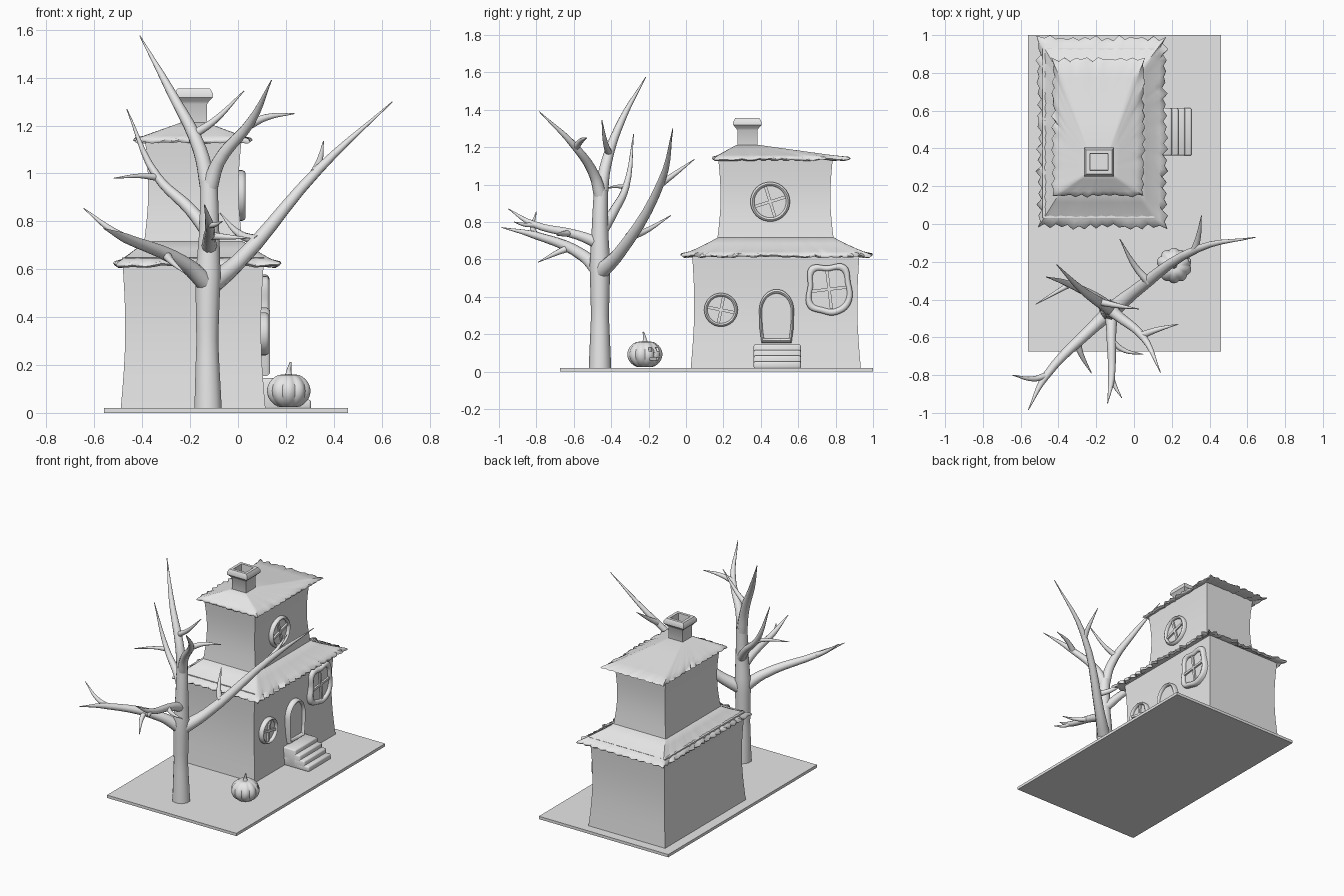
import bpy, bmesh, math, random
from math import sin, cos, pi
from mathutils import Matrix, Vector

random.seed(4)
cube = bpy.data.objects.get("Cube")
if cube:
    bpy.data.objects.remove(cube)

GREY = bpy.data.materials.new("plain_grey")
GREY.use_nodes = True
GREY.diffuse_color = (0.8, 0.8, 0.8, 1)
GREY.node_tree.nodes["Principled BSDF"].inputs["Base Color"].default_value = (0.8, 0.8, 0.8, 1)


def finish(ob, angle=35):
    if not ob.data.materials:
        ob.data.materials.append(GREY)
    bpy.ops.object.select_all(action="DESELECT")
    ob.select_set(True)
    bpy.context.view_layer.objects.active = ob
    bpy.ops.object.shade_smooth_by_angle(angle=math.radians(angle))
    return ob


def from_bmesh(name, bm, angle=35):
    bmesh.ops.recalc_face_normals(bm, faces=bm.faces)
    mesh = bpy.data.meshes.new(name)
    bm.to_mesh(mesh)
    bm.free()
    ob = bpy.data.objects.new(name, mesh)
    bpy.context.collection.objects.link(ob)
    return finish(ob, angle)


def loft(name, rings, angle=35):
    """Skin a stack of equal-length closed rings and cap both ends."""
    bm = bmesh.new()
    rows = [[bm.verts.new(p) for p in ring] for ring in rings]
    for a, b in zip(rows, rows[1:]):
        for i in range(len(a)):
            j = (i + 1) % len(a)
            bm.faces.new((a[i], a[j], b[j], b[i]))
    bm.faces.new(rows[0])
    bm.faces.new(rows[-1])
    return from_bmesh(name, bm, angle)


def rect(x0, x1, y0, y1, z, nx=1, ny=1):
    """Rectangular ring with nx and ny segments along its sides."""
    corners = [(x0, y0), (x1, y0), (x1, y1), (x0, y1)]
    ring = []
    for k, n in enumerate((nx, ny, nx, ny)):
        a, b = Vector(corners[k]), Vector(corners[(k + 1) % 4])
        ring += [(*a.lerp(b, i / n), z) for i in range(n)]
    return ring


def box(bm, centre, size, rot=None):
    m = Matrix.Translation(centre) @ (rot or Matrix()) @ Matrix.Diagonal((*size, 1))
    return bmesh.ops.create_cube(bm, size=1, matrix=m)["verts"]


# Ground slab
bm = bmesh.new()
box(bm, (-0.05, 0.1625, 0.01), (1.02, 1.675, 0.02))
from_bmesh("ground_slab", bm)


# Storeys with walls pinched in at the middle
def storey(name, x0, x1, y0, y1, z0, z1, pinch):
    rings = []
    for i in range(9):
        t = i / 8
        p = pinch * sin(pi * t) + 0.006 * t
        rings.append(rect(x0 + p, x1 - p, y0 + p, y1 - p, z0 + (z1 - z0) * t))
    loft(name, rings)


storey("lower_walls", -0.49, 0.115, 0.025, 0.935, 0.015, 0.65, 0.016)
storey("upper_walls", -0.395, 0.022, 0.165, 0.792, 0.69, 1.15, 0.017)


# Roofs with ragged eaves
def roof(name, eave, top, z0, z1, nx, ny, sag, wave):
    def ring(t, z, amp, drop):
        x0, x1, y0, y1 = [a + (b - a) * t for a, b in zip(eave, top)]
        cx, cy = (x0 + x1) / 2, (y0 + y1) / 2
        pts = []
        for i, (x, y, _) in enumerate(rect(x0, x1, y0, y1, z, nx, ny)):
            w = amp * (cos(pi * i) * 0.6 + jitter[i] * 0.6)
            edge_x = min(abs(x - x0), abs(x - x1)) < 1e-5
            edge_y = min(abs(y - y0), abs(y - y1)) < 1e-5
            pts.append((x + edge_x * w * math.copysign(1, x - cx),
                        y + edge_y * w * math.copysign(1, y - cy),
                        z + drop * jitter[i]))
        return pts
    jitter = [random.uniform(-1, 1) for _ in range(2 * (nx + ny))]
    h = z1 - z0
    rings = [ring(0.3, z0 + 0.012, 0, 0), ring(0.05, z0 - 0.004, wave, wave * 0.4),
             ring(0, z0 + 0.003, wave, wave * 0.5), ring(0.03, z0 + 0.014, wave, wave * 0.3)]
    for t in (0.2, 0.4, 0.7, 1):
        rings.append(ring(t, z0 + 0.012 + (h - 0.012) * (t - sag * sin(pi * t)), wave * (1 - t) * 0.4, 0))
    loft(name, rings, 50)


roof("lower_roof", (-0.505, 0.165, -0.015, 0.985), (-0.39, 0.02, 0.17, 0.79),
     0.615, 0.717, 22, 34, 0.06, 0.014)
roof("upper_roof", (-0.428, 0.05, 0.15, 0.872), (-0.24, -0.13, 0.27, 0.385),
     1.132, 1.212, 16, 24, 0.0, 0.009)

# Chimney with flared cap and open flue
profile = [(0.056, 1.16), (0.056, 1.29), (0.064, 1.302), (0.08, 1.318), (0.08, 1.335),
           (0.068, 1.355), (0.048, 1.355), (0.045, 1.26)]
loft("chimney", [rect(-0.185 - r, -0.185 + r, 0.328 - r * 0.95, 0.328 + r * 0.95, z)
                 for r, z in profile])


# Framed openings on the +x wall
def opening(name, x, y, z, outline, rim=0.8):
    steps = [(1, -0.03), (1, 0.012), (0.96, 0.021), (0.5 + rim / 2, 0.025),
             (rim + 0.03, 0.021), (rim, 0.012), (rim, 0.004)]
    loft(name, [[(x + d, y + a * s, z + b * s) for a, b in outline] for s, d in steps], 50)


def bars(name, x, y, z, w, h, tilt):
    bm = bmesh.new()
    rot = Matrix.Rotation(tilt, 4, "X")
    box(bm, (x + 0.008, y, z), (0.016, w, 0.016), rot)
    box(bm, (x + 0.008, y, z), (0.016, 0.016, h), rot)
    from_bmesh(name, bm)


def circle(r, n=32):
    return [(r * cos(2 * pi * i / n), r * sin(2 * pi * i / n)) for i in range(n)]


def wobbly_square(hw, hh, n=48):
    pts = []
    for a, b in circle(1, n):
        t = math.atan2(b, a)
        k = (abs(a) ** 4 + abs(b) ** 4) ** -0.25 * (0.95 + 0.05 * cos(5 * t + 1))
        pts.append((hw * a * k, hh * b * k))
    return pts


opening("lower_round_window", 0.103, 0.187, 0.33, circle(0.09))
bars("lower_round_window_bars", 0.103, 0.187, 0.33, 0.145, 0.145, -0.2)
opening("upper_round_window", 0.006, 0.45, 0.908, circle(0.106))
bars("upper_round_window_bars", 0.006, 0.45, 0.908, 0.17, 0.17, 0.3)
opening("crooked_window", 0.106, 0.765, 0.44, wobbly_square(0.126, 0.14), 0.76)
bars("crooked_window_bars", 0.106, 0.765, 0.44, 0.19, 0.21, 0.12)

# Arched door
arch = [(0.093 * cos(pi * i / 20), 0.03 + 0.113 * sin(pi * i / 20)) for i in range(21)]
arch += [(-0.09, -0.07), (-0.08, -0.143), (0.08, -0.143), (0.09, -0.07)]
opening("arched_door", 0.108, 0.484, 0.297, arch, 0.84)

# Door steps
bm = bmesh.new()
for i in range(4):
    end, top = 0.2 + 0.035 * i, 0.145 - 0.03 * i
    box(bm, ((0.09 + end) / 2, 0.488, (0.015 + top) / 2), (end - 0.09, 0.252, top - 0.015))
bmesh.ops.bevel(bm, geom=bm.edges[:], offset=0.009, segments=2, affect="EDGES", profile=0.5)
from_bmesh("door_steps", bm, 50)


# Tapered tubes for wood
def tubes(name, paths, sides=3):
    curve = bpy.data.curves.new(name, "CURVE")
    curve.dimensions = "3D"
    curve.bevel_depth = 1
    curve.bevel_resolution = sides
    curve.use_fill_caps = True
    for path in paths:
        sp = curve.splines.new("BEZIER")
        sp.resolution_u = 5
        sp.bezier_points.add(len(path) - 1)
        for bp, (x, y, z, r) in zip(sp.bezier_points, path):
            bp.co, bp.radius = (x, y, z), r
            bp.handle_left_type = bp.handle_right_type = "AUTO"
    ob = bpy.data.objects.new(name, curve)
    bpy.context.collection.objects.link(ob)
    bpy.ops.object.select_all(action="DESELECT")
    ob.select_set(True)
    bpy.context.view_layer.objects.active = ob
    bpy.ops.object.convert(target="MESH")
    return finish(bpy.context.object, 60)


TIP = 0.002
tubes("tree_trunk", [[(-0.125, -0.46, 0.015, 0.06), (-0.128, -0.46, 0.3, 0.048),
                      (-0.125, -0.46, 0.57, 0.055), (-0.12, -0.46, 0.78, 0.043),
                      (-0.122, -0.455, 0.97, 0.038)]])
tubes("tree_left_limb", [
    [(-0.12, -0.46, 0.53, 0.045), (0.0, -0.36, 0.63, 0.034), (0.34, -0.13, 1.02, 0.02), (0.645, -0.07, 1.3, TIP)],
    [(0.32, -0.14, 1.0, 0.02), (0.34, -0.07, 1.05, 0.014), (0.357, 0.045, 1.135, TIP)],
    [(0.08, -0.31, 0.72, 0.022), (0.01, -0.23, 0.745, 0.016), (-0.075, -0.08, 0.835, TIP)]])
tubes("tree_right_limb", [
    [(-0.12, -0.46, 0.53, 0.042), (-0.22, -0.55, 0.62, 0.032), (-0.47, -0.81, 0.73, 0.02), (-0.56, -0.985, 0.77, TIP)],
    [(-0.46, -0.8, 0.725, 0.018), (-0.53, -0.82, 0.765, 0.014), (-0.645, -0.8, 0.855, TIP)],
    [(-0.3, -0.63, 0.66, 0.02), (-0.28, -0.69, 0.635, 0.014), (-0.225, -0.79, 0.585, TIP)]])
tubes("tree_front_limb", [
    [(-0.12, -0.45, 0.68, 0.035), (-0.12, -0.58, 0.73, 0.026), (-0.12, -0.82, 0.79, 0.018), (-0.14, -0.95, 0.87, TIP)],
    [(-0.12, -0.81, 0.785, 0.015), (-0.1, -0.86, 0.785, 0.011), (-0.065, -0.92, 0.8, TIP)],
    [(-0.12, -0.62, 0.74, 0.018), (-0.05, -0.67, 0.735, 0.012), (0.05, -0.69, 0.73, TIP)]])
tubes("tree_back_limb", [
    [(-0.12, -0.45, 0.75, 0.032), (-0.2, -0.39, 0.85, 0.026), (-0.34, -0.32, 0.99, 0.018), (-0.465, -0.28, 1.27, TIP)],
    [(-0.34, -0.32, 0.985, 0.016), (-0.41, -0.36, 0.99, 0.01), (-0.52, -0.425, 0.98, TIP)]])
tubes("tree_crown", [
    [(-0.122, -0.455, 0.93, 0.036), (-0.16, -0.43, 1.1, 0.03), (-0.28, -0.345, 1.34, 0.019), (-0.41, -0.215, 1.575, TIP)],
    [(-0.19, -0.41, 1.16, 0.02), (-0.1, -0.43, 1.22, 0.014), (0.025, -0.45, 1.345, TIP)],
    [(-0.122, -0.455, 0.93, 0.036), (-0.08, -0.49, 1.05, 0.028), (0.05, -0.6, 1.21, 0.02), (0.14, -0.785, 1.39, TIP)],
    [(0.04, -0.59, 1.2, 0.02), (0.12, -0.56, 1.235, 0.014), (0.235, -0.53, 1.25, TIP)]])

# Ribbed pumpkin
PX, PY = 0.212, -0.22
bm = bmesh.new()
bmesh.ops.create_uvsphere(bm, u_segments=60, v_segments=18, radius=1)
for v in bm.verts:
    flat = math.hypot(v.co.x, v.co.y)
    rib = 0.91 + 0.09 * abs(sin(5 * math.atan2(v.co.y, v.co.x)))
    dip = 0.16 * max(0, 1 - flat / 0.5)
    z = v.co.z * (1 - dip)
    v.co = (PX + v.co.x * 0.094 * rib, PY + v.co.y * 0.094 * rib, 0.092 + z * 0.076)
pumpkin = from_bmesh("pumpkin", bm)
tubes("pumpkin_stem", [[(PX, PY, 0.145, 0.022), (PX, PY, 0.17, 0.011), (PX + 0.008, PY - 0.008, 0.212, 0.004)]])

# Carved face
bm = bmesh.new()
for ang, z, w, h in ((20, 0.118, 0.018, 0.02), (52, 0.118, 0.018, 0.02),
                     (36, 0.096, 0.01, 0.012), (36, 0.068, 0.055, 0.014)):
    a = math.radians(ang)
    box(bm, (PX + 0.09 * cos(a), PY + 0.09 * sin(a), z), (0.04, w, h), Matrix.Rotation(a, 4, "Z"))
cutter = from_bmesh("face_cutter", bm)
cutter.hide_render = True
mod = pumpkin.modifiers.new("carve", "BOOLEAN")
mod.object = cutter
mod.solver = "EXACT"
bpy.ops.object.select_all(action="DESELECT")
bpy.context.view_layer.objects.active = pumpkin
pumpkin.select_set(True)
bpy.ops.object.modifier_apply(modifier=mod.name)
bpy.data.objects.remove(cutter)
